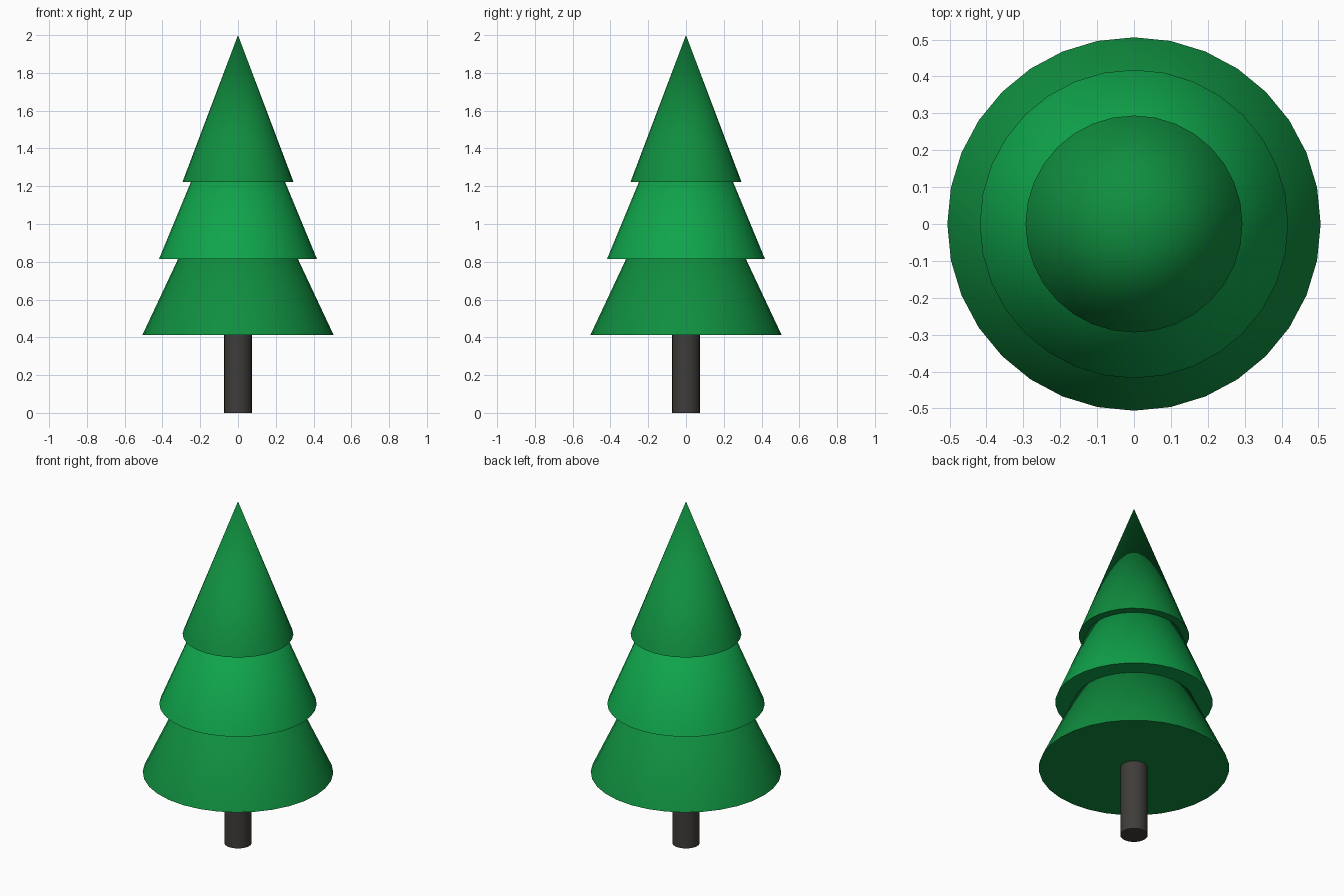
import bpy
import math

if "Cube" in bpy.data.objects:
    bpy.data.objects.remove(bpy.data.objects["Cube"])


def material(name, color):
    mat = bpy.data.materials.new(name)
    mat.diffuse_color = (*color, 1.0)
    mat.use_nodes = True
    mat.node_tree.nodes["Principled BSDF"].inputs["Base Color"].default_value = mat.diffuse_color
    return mat


def cone(name, z0, z1, r0, r1, mat):
    bpy.ops.mesh.primitive_cone_add(vertices=32, radius1=r0, radius2=r1,
                                    depth=z1 - z0, location=(0, 0, (z0 + z1) / 2))
    obj = bpy.context.object
    obj.name = name
    obj.data.materials.append(mat)
    bpy.ops.object.shade_smooth_by_angle(angle=math.radians(30))
    return obj


bark = material("bark", (0.05, 0.046, 0.042))
dark_green = material("dark_green", (0.005, 0.27, 0.05))
light_green = material("light_green", (0.005, 0.37, 0.07))

# Trunk, tucked slightly into the lowest tier
cone("trunk", 0.0, 0.45, 0.073, 0.073, bark)

# Foliage tiers: base height, tip height, base radius
tiers = [
    ("lower_foliage", 0.413, 1.49, 0.506, dark_green),
    ("middle_foliage", 0.815, 1.825, 0.418, light_green),
    ("upper_foliage", 1.222, 2.0, 0.294, dark_green),
]
for name, base, tip, radius, mat in tiers:
    cone(name, base, tip, radius, 0.0, mat)
